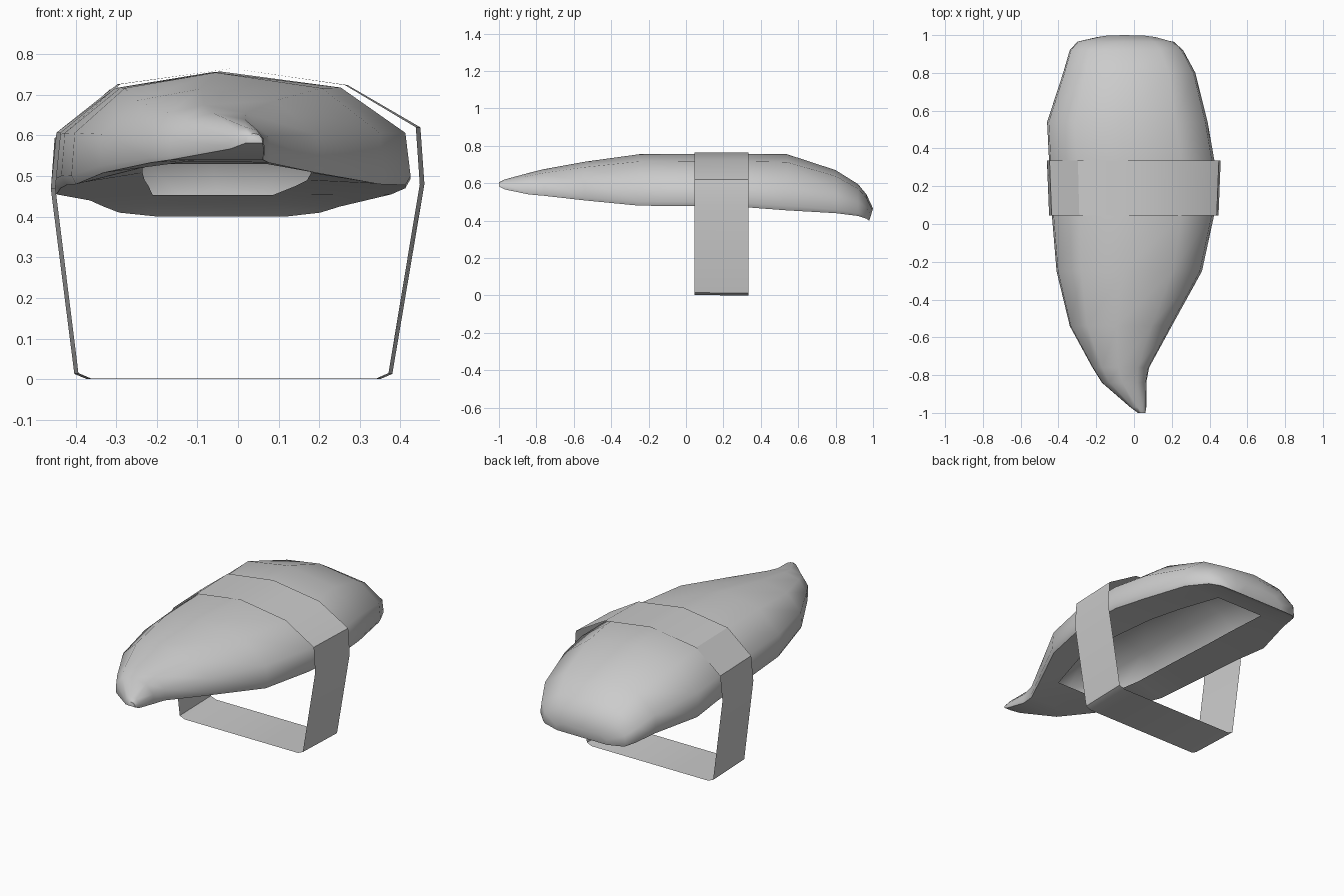
import bpy, bmesh, math

if "Cube" in bpy.data.objects:
    bpy.data.objects.remove(bpy.data.objects["Cube"])


def make_object(name, bm, angle):
    bmesh.ops.recalc_face_normals(bm, faces=bm.faces)
    mesh = bpy.data.meshes.new(name)
    bm.to_mesh(mesh)
    bm.free()
    ob = bpy.data.objects.new(name, mesh)
    bpy.context.collection.objects.link(ob)
    bpy.ops.object.select_all(action='DESELECT')
    bpy.context.view_layer.objects.active = ob
    ob.select_set(True)
    bpy.ops.object.shade_smooth_by_angle(angle=math.radians(angle))
    return ob


def loft(rings, cap=False, open_spans=()):
    """Join matching closed rings, leaving the last side open on some spans."""
    bm = bmesh.new()
    vs = [[bm.verts.new(p) for p in ring] for ring in rings]
    n = len(vs[0])
    for k, (a, b) in enumerate(zip(vs, vs[1:])):
        for i in range(n):
            if i == n - 1 and k in open_spans:
                continue
            j = (i + 1) % n
            bm.faces.new((a[i], a[j], b[j], b[i]))
    if cap:
        bm.faces.new(vs[0])
        bm.faces.new(vs[-1])
    return bm


# Stations: y, left x, right x, bottom z, top z, then underside lip left x, right x, z
stations = [
    (-1.00, 0.02, 0.06, .582, .605, .03, .05, .582),
    (-0.97, -.02, 0.065, .567, .62, .01, .05, .567),
    (-0.84, -.17, 0.065, .54, .655, -.09, .01, .54),
    (-0.76, -.22, 0.08, .533, .675, -.13, .00, .535),
    (-0.54, -.34, 0.20, .508, .715, -.20, .07, .53),
    (-0.25, -.41, 0.36, .48, .755, -.235, .165, .52),
    (0.05, -.435, 0.425, .478, .757, -.235, .18, .508),
    (0.34, -.45, 0.425, .47, .757, -.23, .17, .49),
    (0.54, -.46, 0.39, .455, .755, -.22, .14, .475),
    (0.80, -.375, 0.325, .44, .67, -.21, .085, .453),
    (0.92, -.34, 0.26, .425, .595, -.21, .11, .43),
    (0.965, -.30, 0.21, .41, .54, -.20, .11, .412),
    (1.00, -.20, 0.12, .40, .465, -.15, .08, .40),
]
# Outer cross-section as fractions of width and height
outer = [(.015, .0), (0, .08), (.01, .46), (.17, .86), (.46, 1),
         (.80, .86), (.985, .46), (1, .08), (.985, 0)]

# Shell: rounded upper whose lower edge turns in to a lip around an opening
rings = []
for y, l, r, b, t, lip_l, lip_r, lip_z in stations:
    back = .02 if y == 1 else 0
    ring = [(l + u * (r - l), y - back * (1 - v), b + v * (t - b)) for u, v in outer]
    ring.append((lip_r, y - back, lip_z))
    ring.append((lip_l, y - back, lip_z))
    # order: outer points end at the right edge, lip right, lip left, so the
    # opening side is moved to the end of the ring
    ring = ring[-1:] + ring[:-1]
    rings.append(ring)
make_object("hollow_shell", loft(rings, cap=True, open_spans=range(4, 9)), 55)

# Strap: thin band looping over the shell and flat along the ground
path = [(-.461, .47), (-.403, .015), (-.372, .002), (.35, .002), (.38, .015), (.459, .48),
        (.449, .62), (.27, .724), (-.015, .765), (-.297, .726), (-.447, .607)]
bm = loft([[(x * .975, .045, z) for x, z in path],
           [(x, .335, z if z > .1 else z - .002) for x, z in path]])
make_object("strap", bm, 30)
